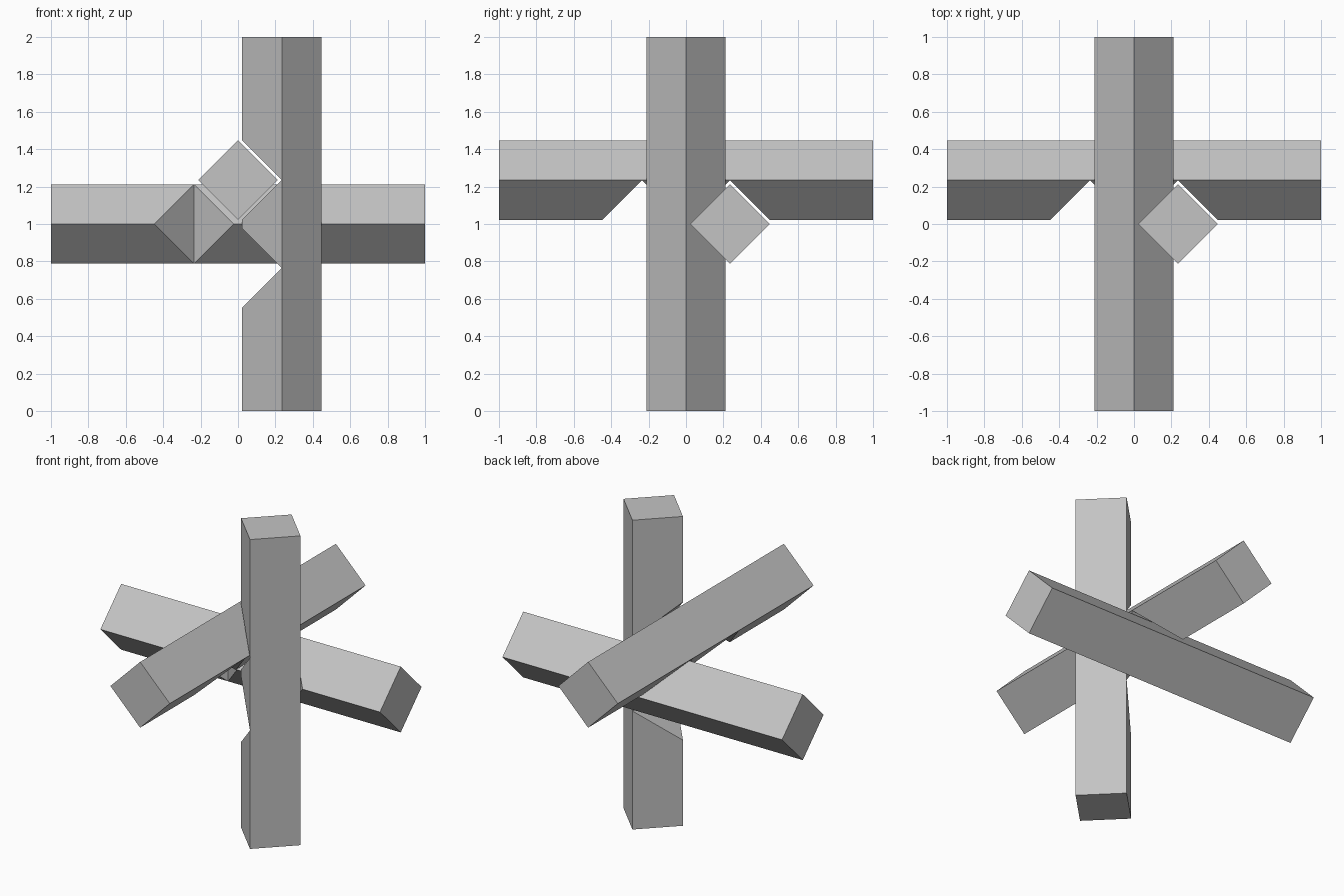
import bpy
from math import radians, pi
from mathutils import Matrix, Vector

cube = bpy.data.objects.get("Cube")
if cube:
    bpy.data.objects.remove(cube, do_unlink=True)

HALF = 0.2125      # half diagonal of the square stick
OFFSET = 0.2345    # distance of each stick axis from the puzzle centre

wood = bpy.data.materials.new("plain_grey")
wood.use_nodes = True
grey = (0.55, 0.55, 0.55, 1)
wood.diffuse_color = grey
wood.node_tree.nodes["Principled BSDF"].inputs["Base Color"].default_value = grey


def diamond_prism(name, location, length, radius, rotation=(0, 0, 0)):
    """Square prism standing on its corner edge."""
    bpy.ops.mesh.primitive_cylinder_add(vertices=4, radius=radius, depth=length,
                                        location=location, rotation=rotation)
    obj = bpy.context.object
    obj.name = name
    return obj


# Upright stick, with two V notches cut to its axis on the inner edge
stick = diamond_prism("upright_stick", (OFFSET, 0, 0), 2, HALF)
stick.data.materials.append(wood)
for side in (-1, 1):
    cutter = diamond_prism("notch_cutter", (OFFSET - HALF, 0, side * OFFSET),
                           1, HALF - 0.0005, (pi / 2, 0, 0))
    cutter.hide_render = True
    bpy.context.view_layer.objects.active = stick
    cut = stick.modifiers.new("notch", "BOOLEAN")
    cut.operation = "DIFFERENCE"
    cut.solver = "EXACT"
    cut.object = cutter
    bpy.ops.object.modifier_apply(modifier=cut.name)
    bpy.data.objects.remove(cutter, do_unlink=True)

# The other two sticks are the same piece turned about the space diagonal
base = stick.matrix_world.copy()
lift = Matrix.Translation((0, 0, 1))
for turn, name in enumerate(("upright_stick", "crosswise_stick", "lengthwise_stick")):
    piece = stick
    if turn:
        piece = bpy.data.objects.new(name, stick.data)
        bpy.context.collection.objects.link(piece)
    spin = Matrix.Rotation(radians(120 * turn), 4, Vector((1, 1, 1)).normalized())
    piece.matrix_world = lift @ spin @ base
